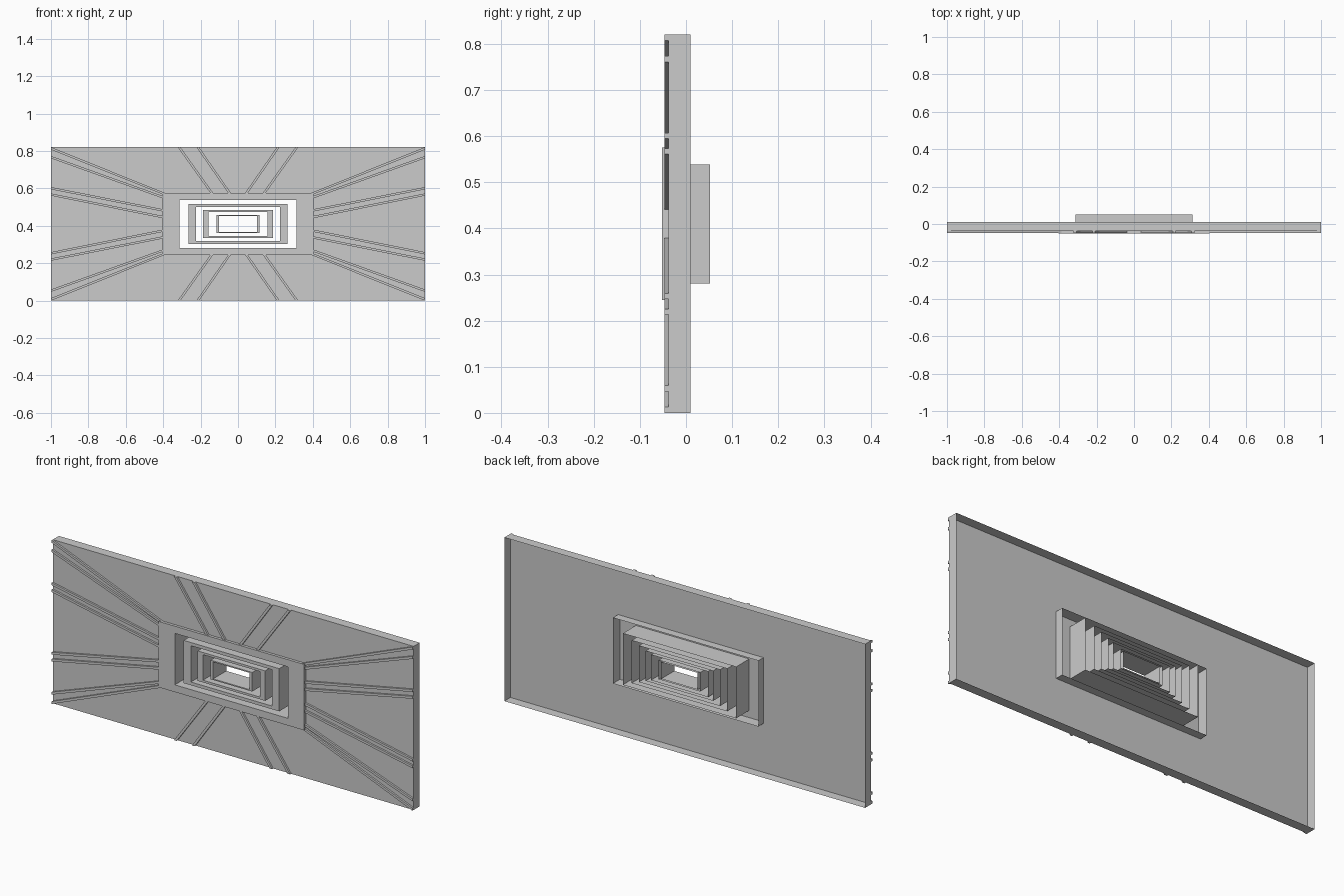
import bpy, bmesh
from mathutils import Vector

if "Cube" in bpy.data.objects:
    bpy.data.objects.remove(bpy.data.objects["Cube"])

ZC, HX, HZ = 0.41, 1.0, 0.41          # panel centre height and half sizes
FX, FZ = 0.403, 0.165                 # central frame half sizes
SHEET, RIB, FRONT, BACK = -0.038, -0.047, -0.052, 0.052


def finish(bm, name):
    mesh = bpy.data.meshes.new(name)
    bm.to_mesh(mesh)
    bm.free()
    obj = bpy.data.objects.new(name, mesh)
    bpy.context.collection.objects.link(obj)
    return obj


def rect_sweep(name, profile):
    """Skin a run of rectangles given as (half width, half height, y)."""
    bm = bmesh.new()
    loops = [[bm.verts.new((sx * hx, y, ZC + sz * hz))
              for sx, sz in ((-1, -1), (1, -1), (1, 1), (-1, 1))]
             for hx, hz, y in profile]
    for a, b in zip(loops, loops[1:]):
        for i in range(4):
            j = (i + 1) % 4
            bm.faces.new((a[i], a[j], b[j], b[i]))
    return finish(bm, name)


# rib centre lines: (x, z) at frame and at outer edge, relative to the centre
quarter = [((0.40, 0.163), (1.0, 0.404)),
           ((0.40, 0.142), (1.0, 0.357)),
           ((0.40, 0.072), (1.0, 0.191)),
           ((0.40, 0.036), (1.0, 0.157)),
           ((0.14, 0.165), (0.315, 0.41)),
           ((0.045, 0.165), (0.215, 0.41))]
W = 0.006                             # rib half width
ribs = []
for a, b in quarter:
    for sx in (-1, 1):
        for sz in (-1, 1):
            p = Vector((sx * a[0], 0, ZC + sz * a[1]))
            q = Vector((sx * b[0], 0, ZC + sz * b[1]))
            d = (q - p).normalized()
            ribs.append((p, d, Vector((-d.z, 0, d.x))))

# front sheet: cut along frame and rib edges, remove the window, emboss the ribs
bm = bmesh.new()
bm.faces.new([bm.verts.new((x, SHEET, ZC + z))
              for x, z in ((-HX, -HZ), (HX, -HZ), (HX, HZ), (-HX, HZ))])


def cut(co, no):
    bmesh.ops.bisect_plane(bm, geom=bm.verts[:] + bm.edges[:] + bm.faces[:],
                           dist=1e-5, plane_co=co, plane_no=no)


for s in (-1, 1):
    cut((s * FX, 0, ZC), (1, 0, 0))
    cut((0, 0, ZC + s * FZ), (0, 0, 1))
for p, d, n in ribs:
    for s in (-W, W):
        cut(p + n * s, n)


def in_window(c):
    return abs(c.x) < FX and abs(c.z - ZC) < FZ


def in_rib(c):
    for p, d, n in ribs:
        v = Vector((c.x, 0, c.z)) - p
        if v.dot(d) > -0.01 and abs(v.dot(n)) < W:
            return True
    return False


hole = [f for f in bm.faces if in_window(f.calc_center_median())]
bmesh.ops.delete(bm, geom=hole, context='FACES')
raised = [f for f in bm.faces if in_rib(f.calc_center_median())]
ext = bmesh.ops.extrude_face_region(bm, geom=raised)
bmesh.ops.translate(bm, vec=(0, RIB - SHEET, 0),
                    verts=[g for g in ext['geom'] if isinstance(g, bmesh.types.BMVert)])
finish(bm, "ribbed_front_sheet")

# turned-back edge of the panel
rect_sweep("panel_rim", [(HX, HZ, SHEET), (HX, HZ, 0.01)])

# central frame: outer skirt, front face and opening wall
rect_sweep("central_frame", [(FX, FZ, 0.003), (FX, FZ, FRONT),
                             (0.314, 0.129, FRONT), (0.314, 0.129, BACK)])

# nested louvre rings, open at the back
rings = [((0.265, 0.107), (0.225, 0.091)),
         ((0.187, 0.075), (0.158, 0.064)),
         ((0.115, 0.048), (0.101, 0.042))]
for k, (o, i) in enumerate(rings):
    rect_sweep(f"louvre_ring_{k + 1}", [(*o, BACK), (*o, FRONT), (*i, FRONT), (*i, BACK)])
